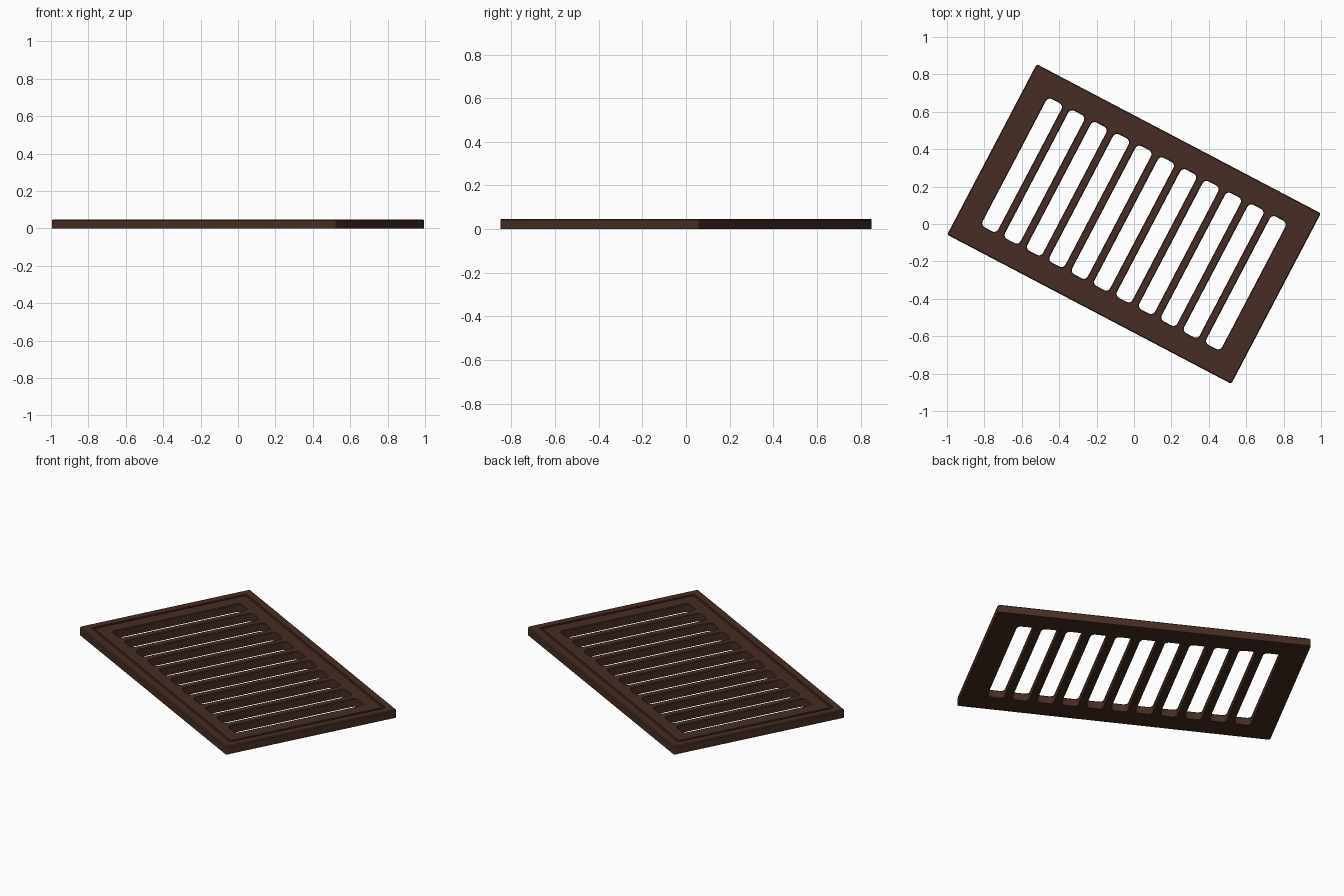
import bpy, bmesh, math

if "Cube" in bpy.data.objects:
    bpy.data.objects.remove(bpy.data.objects["Cube"])

ANGLE = -math.radians(27.7)
W, D, H = 1.716, 1.03, 0.047      # plate size
SLOTS, STEP = 11, 0.1352


def rounded_rect(w, d, r, n=4, cx=0.0):
    """Counter-clockwise rounded rectangle outline."""
    pts = []
    for k, (sx, sy) in enumerate([(1, 1), (-1, 1), (-1, -1), (1, -1)]):
        for i in range(n + 1):
            a = math.pi / 2 * (k + i / n)
            pts.append((cx + sx * (w / 2 - r) + r * math.cos(a),
                        sy * (d / 2 - r) + r * math.sin(a)))
    return pts


def loft(bm, rings, closed=False):
    """Skin a list of (outline, z); cap the ends, or join last to first."""
    loops = [[bm.verts.new((x, y, z)) for x, y in pts] for pts, z in rings]
    pairs = list(zip(loops, loops[1:]))
    if closed:
        pairs.append((loops[-1], loops[0]))
    else:
        bm.faces.new(loops[0][::-1])
        bm.faces.new(loops[-1])
    for a, b in pairs:
        n = len(a)
        for i in range(n):
            j = (i + 1) % n
            bm.faces.new((a[i], a[j], b[j], b[i]))


def finish(bm, name):
    bmesh.ops.recalc_face_normals(bm, faces=bm.faces[:])
    me = bpy.data.meshes.new(name)
    bm.to_mesh(me)
    bm.free()
    ob = bpy.data.objects.new(name, me)
    bpy.context.collection.objects.link(ob)
    return ob


# Plate with a softened top edge
bm = bmesh.new()
loft(bm, [(rounded_rect(W, D, 0.012), 0),
          (rounded_rect(W, D, 0.012), H - 0.005),
          (rounded_rect(W - 0.01, D - 0.01, 0.008), H)])
grate = finish(bm, "vent_grate")

# Slot cutters, slightly flared at the top
bm = bmesh.new()
for i in range(SLOTS):
    cx = (i - (SLOTS - 1) / 2) * STEP
    small = rounded_rect(0.094, 0.774, 0.024, 5, cx)
    loft(bm, [(small, -0.02), (small, H - 0.004),
              (rounded_rect(0.102, 0.782, 0.028, 5, cx), H),
              (rounded_rect(0.102, 0.782, 0.028, 5, cx), H + 0.02)])
slots = finish(bm, "slot_cutter")

# Groove cutter running round the border
bm = bmesh.new()
outer = rounded_rect(W - 0.090, D - 0.090, 0.012)
inner = rounded_rect(W - 0.120, D - 0.120, 0.008)
loft(bm, [(outer, H - 0.008), (outer, H + 0.02),
          (inner, H + 0.02), (inner, H - 0.008)], closed=True)
groove = finish(bm, "groove_cutter")

# Cut the plate and bake the result
for cutter in (slots, groove):
    cutter.hide_render = True
    m = grate.modifiers.new(cutter.name, 'BOOLEAN')
    m.operation, m.solver, m.object = 'DIFFERENCE', 'EXACT', cutter
dg = bpy.context.evaluated_depsgraph_get()
baked = bpy.data.meshes.new_from_object(grate.evaluated_get(dg))
grate.modifiers.clear()
grate.data = baked
for cutter in (slots, groove):
    bpy.data.objects.remove(cutter)

# Dark brown finish
mat = bpy.data.materials.new("dark_brown")
mat.diffuse_color = (0.062, 0.026, 0.017, 1)
mat.use_nodes = True
mat.node_tree.nodes["Principled BSDF"].inputs["Base Color"].default_value = mat.diffuse_color
grate.data.materials.clear()
grate.data.materials.append(mat)
for p in grate.data.polygons:
    p.material_index = 0

grate.rotation_euler.z = ANGLE
bpy.context.view_layer.objects.active = grate
grate.select_set(True)
bpy.ops.object.shade_smooth_by_angle(angle=math.radians(30))
